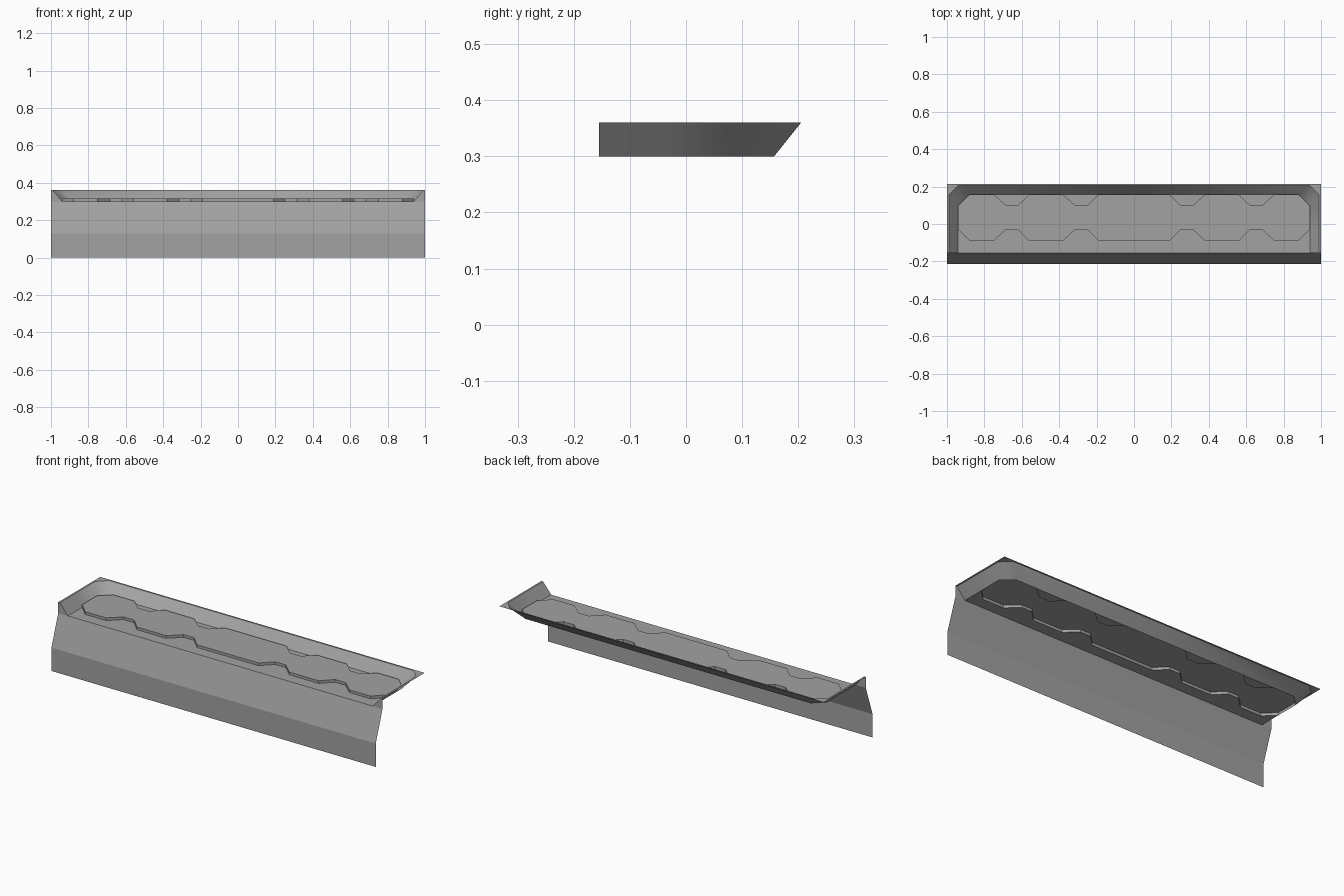
import bpy
import bmesh
import math
from mathutils import Vector

cube = bpy.data.objects.get("Cube")
if cube:
    bpy.data.objects.remove(cube, do_unlink=True)

grey = bpy.data.materials.new("mid_grey")
grey.use_nodes = True
colour = (0.36, 0.36, 0.36, 1)
grey.diffuse_color = colour
bsdf = grey.node_tree.nodes["Principled BSDF"]
bsdf.inputs["Base Color"].default_value = colour
bsdf.inputs["Roughness"].default_value = 0.8

FLOOR, PANEL, RIM = 0.3, 0.315, 0.36
FRONT, BACK = -0.155, 0.157


def add_part(name, faces, toward, smooth=False):
    """Make half a sheet part, face it toward a direction and mirror it over x."""
    bm = bmesh.new()
    for points in faces:
        bm.faces.new([bm.verts.new(p) for p in points])
    bmesh.ops.remove_doubles(bm, verts=bm.verts, dist=0.0005)
    for face in bm.faces:
        face.normal_update()
        if face.normal.dot(Vector(toward(face.calc_center_median()))) < 0:
            face.normal_flip()
    mesh = bpy.data.meshes.new(name)
    bm.to_mesh(mesh)
    bm.free()
    mesh.materials.append(grey)
    obj = bpy.data.objects.new(name, mesh)
    bpy.context.collection.objects.link(obj)
    mirror = obj.modifiers.new("mirror", 'MIRROR')
    mirror.merge_threshold = 0.0005
    if smooth:
        bpy.ops.object.select_all(action='DESELECT')
        obj.select_set(True)
        bpy.context.view_layer.objects.active = obj
        bpy.ops.object.shade_smooth_by_angle(angle=math.radians(50))


def at(path, z):
    return [(x, y, z) for x, y in path]


def band(low, high):
    """Quads joining two paths of equal length."""
    return [(low[i], low[i + 1], high[i + 1], high[i]) for i in range(len(low) - 1)]


def up(c):
    return (0, 0, 1)


def notched_edge(outer, inner):
    """Half of a long panel edge with two trapezoid notches, from the middle out."""
    path = [(0, outer)]
    for start in (0.19, 0.56):
        path += [(start, outer), (start + 0.06, inner),
                 (start + 0.125, inner), (start + 0.19, outer)]
    return path + [(0.88, outer), (0.94, inner)]


front_edge = notched_edge(-0.09, -0.03)
back_edge = notched_edge(BACK, 0.1)
outline = front_edge + back_edge[::-1]

# Raised panel with an open underside
add_part("raised_panel", [at(outline, PANEL)], up)
middle = Vector((0, 0.034, 0))
add_part("panel_sides", band(at(outline, FLOOR), at(outline, PANEL)),
         lambda c: (c.x * 0.1, c.y - middle.y, 0))

# Floor around the panel: front strip and the back notches
front_strip = [(0, FRONT), (0.94, FRONT)] + front_edge[::-1]
notches = [back_edge[i:i + 4] for i in (1, 5)]
add_part("floor", [at(p, FLOOR) for p in [front_strip] + notches], up)

# Sloping tray wall and the flat rim on top of it
wall_foot = [(0.94, FRONT), (0.94, -0.03), (0.94, 0.1), (0.88, BACK), (0, BACK)]
wall_top = [(0.99, FRONT), (0.99, -0.03), (0.99, 0.155), (0.94, 0.205), (0, 0.205)]
rim_edge = [(1, FRONT), (1, -0.03), (1, 0.155), (1, 0.215), (0.94, 0.215), (0, 0.215)]
add_part("tray_wall", band(at(wall_foot, FLOOR), at(wall_top, RIM)), up, True)
rim_inner = wall_top[:3] + [wall_top[3]] * 2 + wall_top[4:]
rim_faces = [tuple(dict.fromkeys(q)) for q in band(at(rim_inner, RIM), at(rim_edge, RIM))]
add_part("rim", rim_faces, up)

# Hanging front apron with end tabs that close the wall ends
profile = [(-0.215, 0), (-0.215, 0.13), (FRONT, FLOOR)]
apron = band([(0, y, z) for y, z in profile], [(1, y, z) for y, z in profile])
tab = [(x, FRONT, z) for x, z in ((0.94, FLOOR), (1, FLOOR), (1, RIM), (0.99, RIM))]
add_part("front_apron", apron + [tab], lambda c: (0, -1, 0))
